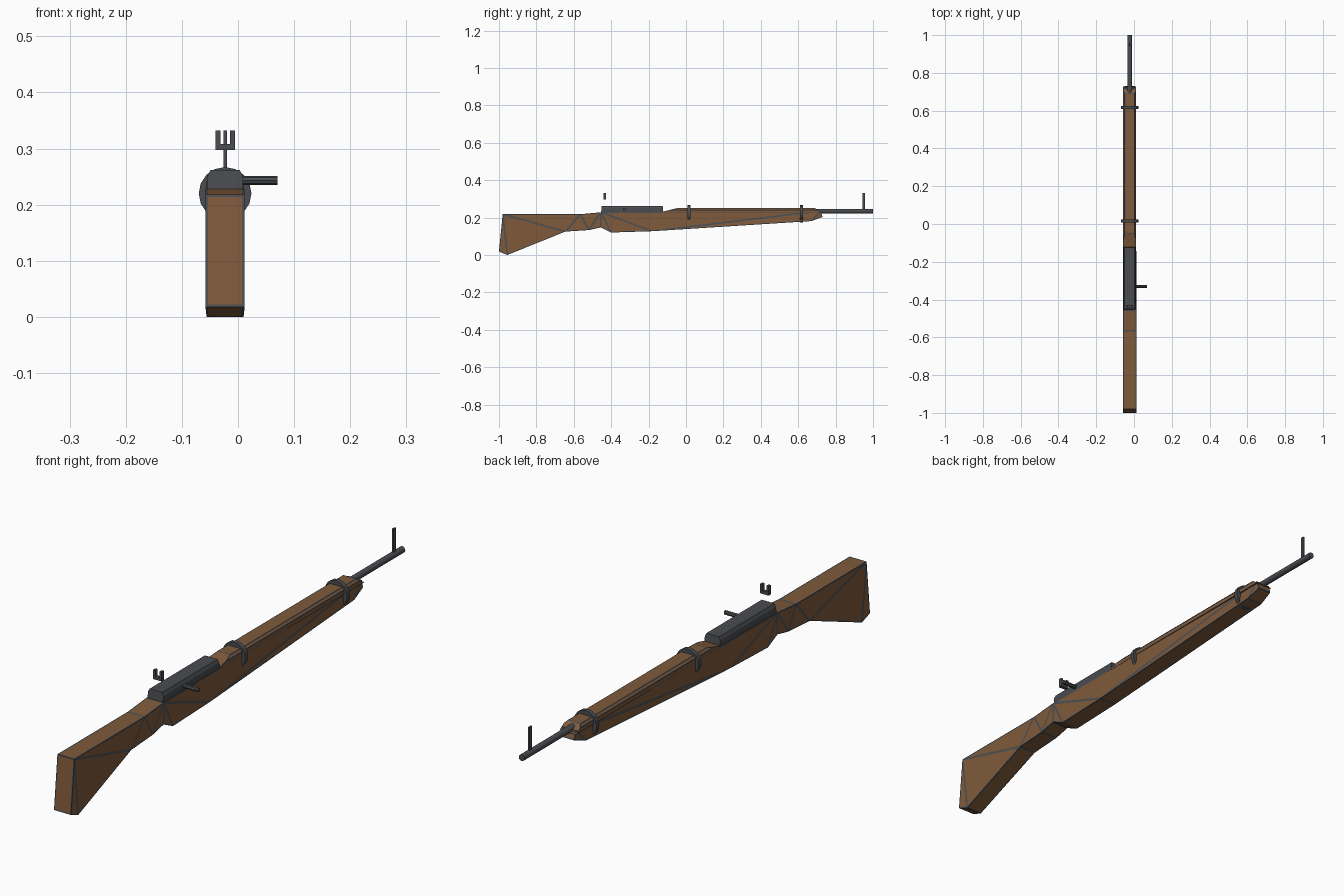
import bpy, bmesh, math
from mathutils import Matrix, Vector

if "Cube" in bpy.data.objects:
    bpy.data.objects.remove(bpy.data.objects["Cube"])

CX = -0.023  # centre line of the body


def material(name, color):
    m = bpy.data.materials.new(name)
    m.diffuse_color = (*color, 1)
    m.use_nodes = True
    m.node_tree.nodes["Principled BSDF"].inputs["Base Color"].default_value = m.diffuse_color
    return m


wood = material("brown wood", (0.215, 0.103, 0.044))
metal = material("dark grey metal", (0.068, 0.072, 0.08))
trim = material("grey edge trim", (0.075, 0.078, 0.085))


def finish(bm, name, mats):
    bmesh.ops.recalc_face_normals(bm, faces=bm.faces)
    me = bpy.data.meshes.new(name)
    bm.to_mesh(me)
    bm.free()
    for m in mats:
        me.materials.append(m)
    ob = bpy.data.objects.new(name, me)
    bpy.context.collection.objects.link(ob)
    return ob


def edge_trim(bm, width):
    # grey border painted around every face
    bmesh.ops.recalc_face_normals(bm, faces=bm.faces)
    rim = bmesh.ops.inset_individual(bm, faces=bm.faces[:], thickness=width,
                                     use_even_offset=True)["faces"]
    for f in rim:
        f.material_index = 1


def box(name, x, y, z):
    bm = bmesh.new()
    size = [b - a for a, b in (x, y, z)]
    mid = [(a + b) / 2 for a, b in (x, y, z)]
    bmesh.ops.create_cube(bm, size=1, matrix=Matrix.Translation(mid) @ Matrix.Diagonal((*size, 1)))
    return finish(bm, name, [metal])


def rod(name, start, end, radius, sides):
    a, b = Vector(start), Vector(end)
    d = b - a
    bm = bmesh.new()
    bmesh.ops.create_cone(bm, cap_ends=True, segments=sides, radius1=radius, radius2=radius,
                          depth=d.length, matrix=Matrix.Translation((a + b) / 2)
                          @ d.to_track_quat('Z', 'Y').to_matrix().to_4x4())
    return finish(bm, name, [metal])


def loft(section, y_back, y_front):
    # section of (x, z) points swept along y; the ends slope with height
    bm = bmesh.new()
    rings = [[bm.verts.new((CX + x, fy(z), z)) for x, z in section] for fy in (y_back, y_front)]
    n = len(section)
    for i in range(n):
        j = (i + 1) % n
        bm.faces.new((rings[0][i], rings[0][j], rings[1][j], rings[1][i]))
    for r in rings:
        bm.faces.new(r)
    return bm


# stock: side outline (y, z, half width) and its triangle pattern
outline = {
    "A": (-0.98, 0.218, .035), "B": (-0.565, 0.218, .035), "C": (-0.455, 0.228, .035),
    "D": (0.72, 0.235, .029), "M": (0.73, 0.203, .027), "L": (0.67, 0.181, .033),
    "K": (-0.18, 0.127, .035), "J": (-0.40, 0.12, .035), "I": (-0.455, 0.147, .035),
    "H": (-0.52, 0.133, .035), "G": (-0.645, 0.125, .035), "F": (-0.955, 0.0, .033),
    "E": (-1.0, 0.018, .035)}
bm = bmesh.new()
sides = []
for s in (-1, 1):
    v = {k: bm.verts.new((CX + s * w, y, z)) for k, (y, z, w) in outline.items()}
    for tri in "AEF AFG AGB BGH BHC CHI CIJ CJK CKD DKL DLM".split():
        bm.faces.new([v[k] for k in tri])
    sides.append(v)
keys = list(outline)
for a, b in zip(keys, keys[1:] + keys[:1]):
    bm.faces.new((sides[0][a], sides[0][b], sides[1][b], sides[1][a]))
edge_trim(bm, 0.0045)
finish(bm, "stock", [wood, trim])

# upper hand guard
bm = loft([(-.034, .225), (-.034, .241), (-.026, .25), (.026, .25), (.034, .241), (.034, .225)],
          lambda z: -0.05 - 4 * (0.25 - z), lambda z: 0.69 + 1.5 * (0.25 - z))
edge_trim(bm, 0.003)
finish(bm, "hand_guard", [wood, trim])

# receiver with chamfered top
bm = loft([(-.032, .215), (-.032, .25), (-.026, .262), (.026, .262), (.032, .25), (.032, .215)],
          lambda z: -0.455 + 0.1 * (z - .215), lambda z: -0.12 - 0.1 * (z - .215))
finish(bm, "receiver", [metal])

# barrel, bolt handle and bands
rod("barrel", (CX, 0.6, 0.234), (CX, 1.0, 0.234), 0.012, 12)
rod("bolt_handle", (CX, -0.33, 0.243), (0.07, -0.33, 0.243), 0.008, 8)
for i, y in enumerate((0.017, 0.617)):
    rod(f"band_{i + 1}", (CX, y - .008, 0.22), (CX, y + .008, 0.22), 0.047, 16)

# sights
box("front_sight", (CX - .003, CX + .003), (0.943, 0.957), (0.235, 0.332))
box("rear_sight_base", (CX - .0175, CX + .0175), (-0.441, -0.428), (0.297, 0.308))
for i, s in enumerate((-1, 1)):
    c = CX + s * 0.013
    box(f"rear_sight_prong_{i + 1}", (c - .0045, c + .0045), (-0.441, -0.428), (0.307, 0.332))
